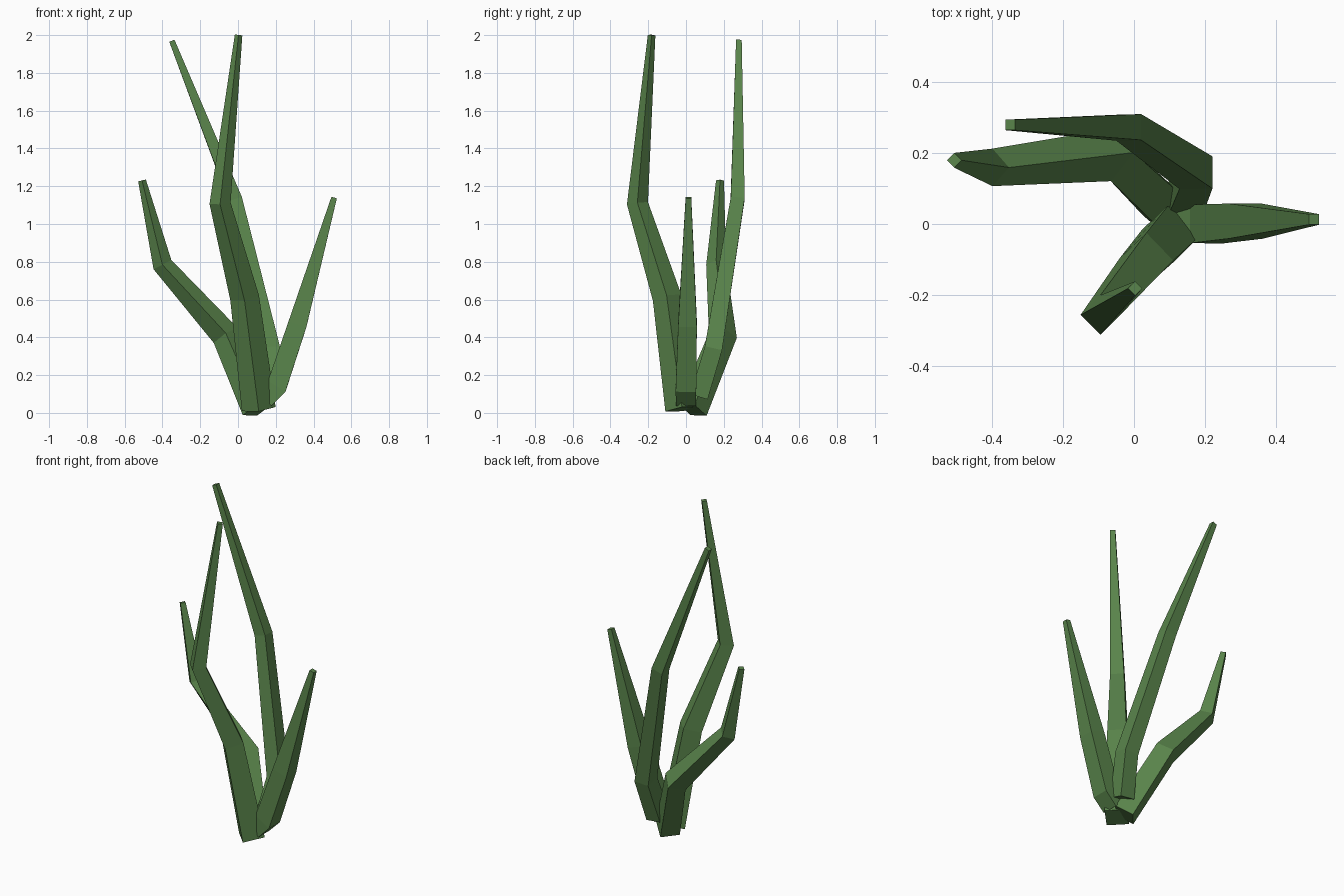
import bpy, bmesh, math
from mathutils import Vector

if "Cube" in bpy.data.objects:
    bpy.data.objects.remove(bpy.data.objects["Cube"])

green = bpy.data.materials.new("leaf_green")
green.diffuse_color = (0.10, 0.23, 0.07, 1)
green.use_nodes = True
green.node_tree.nodes["Principled BSDF"].inputs["Base Color"].default_value = green.diffuse_color


def stem(name, points, roll):
    """Tapered four-sided stem; points are (x, y, z, half diagonal)."""
    path = [Vector(p[:3]) for p in points]
    bm = bmesh.new()
    rings = []
    for i, p in enumerate(path):
        before = (p - path[i - 1]).normalized() if i else Vector()
        after = (path[i + 1] - p).normalized() if i < len(path) - 1 else Vector()
        t = (before + after).normalized()
        v = t.cross(Vector((1, 0, 0))).normalized()
        u = v.cross(t)
        ring = []
        for k in range(4):
            a = math.radians(roll + 90 * k)
            ring.append(bm.verts.new(p + points[i][3] * (u * math.cos(a) + v * math.sin(a))))
        rings.append(ring)
    for lo, hi in zip(rings, rings[1:]):
        for k in range(4):
            n = (k + 1) % 4
            bm.faces.new((lo[k], lo[n], hi[n], hi[k]))
    bm.faces.new(rings[0][::-1])
    bm.faces.new(rings[-1])
    bmesh.ops.recalc_face_normals(bm, faces=bm.faces)
    mesh = bpy.data.meshes.new(name)
    bm.to_mesh(mesh)
    bm.free()
    mesh.materials.append(green)
    obj = bpy.data.objects.new(name, mesh)
    bpy.context.collection.objects.link(obj)


# Tall stem leaning to the front
stem("front_stem", [(0.11, -0.02, 0.02, 0.09), (0.035, -0.10, 0.61, 0.077),
                    (-0.095, -0.257, 1.11, 0.056), (0.003, -0.182, 2.0, 0.02)], 0)
# Short stem on the right
stem("right_stem", [(0.14, 0.0, 0.075, 0.075), (0.205, 0.0, 0.14, 0.077),
                    (0.315, 0.008, 0.47, 0.070), (0.509, 0.013, 1.14, 0.021)], 45)
# Tall stem at the back
stem("back_stem", [(0.145, 0.07, 0.09, 0.068), (0.175, 0.145, 0.34, 0.066),
                   (-0.015, 0.273, 1.13, 0.052), (-0.35, 0.28, 1.97, 0.021)], 45)
# Short bent stem on the left
stem("left_stem", [(0.10, 0.035, 0.015, 0.08), (-0.065, 0.195, 0.41, 0.075),
                   (-0.40, 0.16, 0.785, 0.053), (-0.508, 0.18, 1.23, 0.021)], 0)
